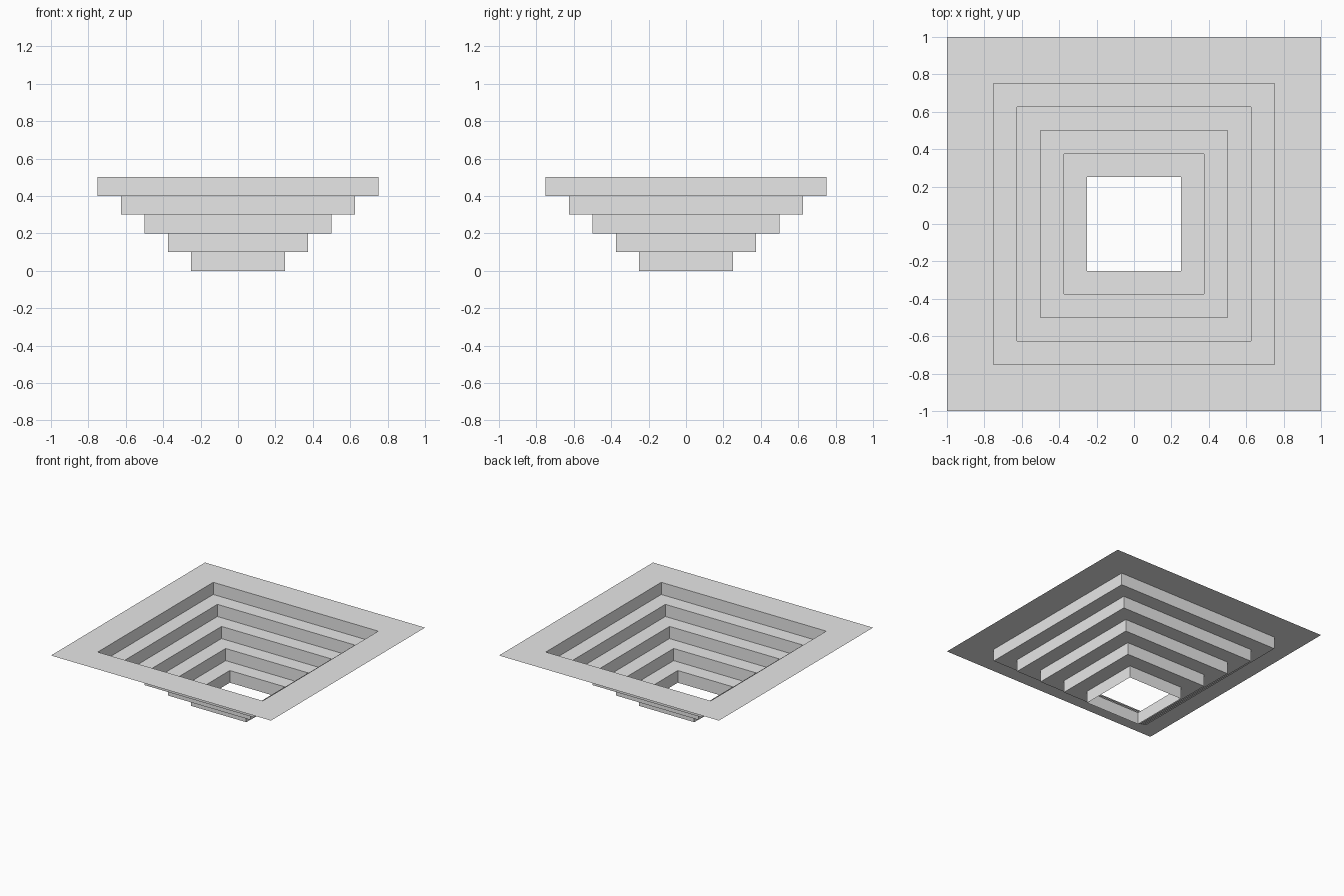
import bpy
import bmesh

cube = bpy.data.objects.get("Cube")
if cube:
    bpy.data.objects.remove(cube, do_unlink=True)

# Plain grey surface colour
GREY = (0.8, 0.8, 0.8, 1.0)
grey = bpy.data.materials.new("plain_grey")
grey.use_nodes = True
grey.diffuse_color = GREY
grey.node_tree.nodes["Principled BSDF"].inputs["Base Color"].default_value = GREY

STEPS = 5
RISE = 0.1
TREAD = 0.125
OPENING = 0.25   # half width of the bottom opening
RIM = 1.0        # half width of the outer rim


def square_loop(bm, half, z):
    corners = [(-1, -1), (1, -1), (1, 1), (-1, 1)]
    return [bm.verts.new((x * half, y * half, z)) for x, y in corners]


# Profile of the stepped pit: riser, tread, riser ... then the flat rim
profile = []
for i in range(STEPS):
    half = OPENING + i * TREAD
    profile += [(half, i * RISE), (half, (i + 1) * RISE)]
profile.append((RIM, STEPS * RISE))

# Sweep the profile around the square as a thin open sheet, facing up and in
bm = bmesh.new()
loops = [square_loop(bm, half, z) for half, z in profile]
for inner, outer in zip(loops, loops[1:]):
    for k in range(4):
        n = (k + 1) % 4
        bm.faces.new((inner[n], inner[k], outer[k], outer[n]))

mesh = bpy.data.meshes.new("stepped_pit")
bm.to_mesh(mesh)
bm.free()
mesh.materials.append(grey)
pit = bpy.data.objects.new("stepped_pit", mesh)
bpy.context.collection.objects.link(pit)
